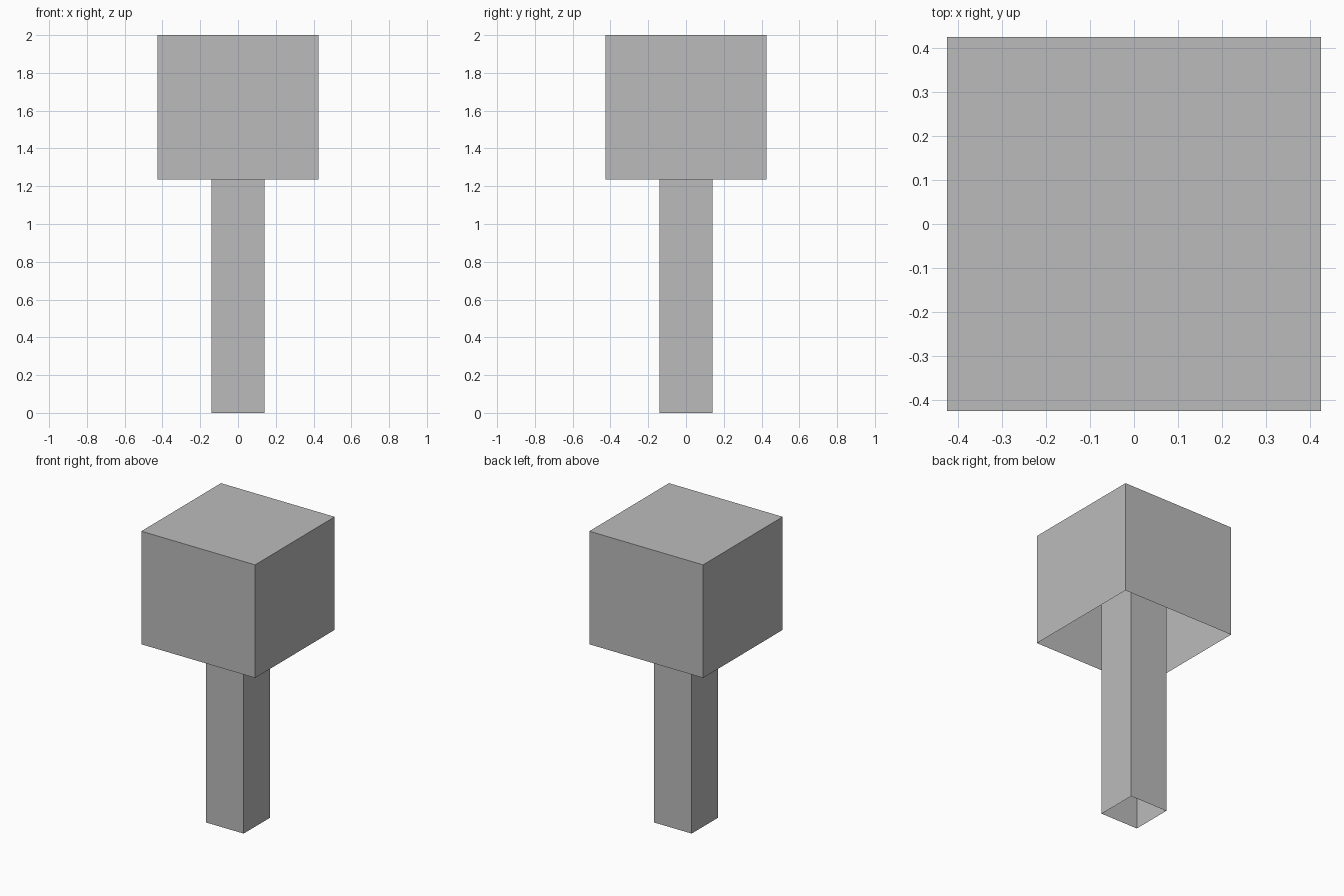
import bpy
import bmesh

cube = bpy.data.objects.get("Cube")
if cube:
    bpy.data.objects.remove(cube, do_unlink=True)

grey = bpy.data.materials.new("plain grey")
grey.use_nodes = True
colour = (0.5, 0.5, 0.5, 1)
grey.diffuse_color = colour
grey.node_tree.nodes["Principled BSDF"].inputs["Base Color"].default_value = colour


def open_box(name, width, bottom, top, open_top=False):
    """Square box shell without a floor, and optionally without a lid."""
    bm = bmesh.new()
    bmesh.ops.create_cube(bm, size=1)
    for v in bm.verts:
        v.co.x *= width
        v.co.y *= width
        v.co.z = top if v.co.z > 0 else bottom
    bm.normal_update()
    gone = [f for f in bm.faces
            if f.normal.z < -0.5 or (open_top and f.normal.z > 0.5)]
    bmesh.ops.delete(bm, geom=gone, context='FACES')
    mesh = bpy.data.meshes.new(name)
    bm.to_mesh(mesh)
    bm.free()
    mesh.materials.append(grey)
    obj = bpy.data.objects.new(name, mesh)
    bpy.context.collection.objects.link(obj)
    return obj


# Hollow trunk running up inside the crown
open_box("trunk", 0.283, 0, 1.99, open_top=True)

# Hollow block crown, open underneath
open_box("crown", 0.85, 1.236, 2)
